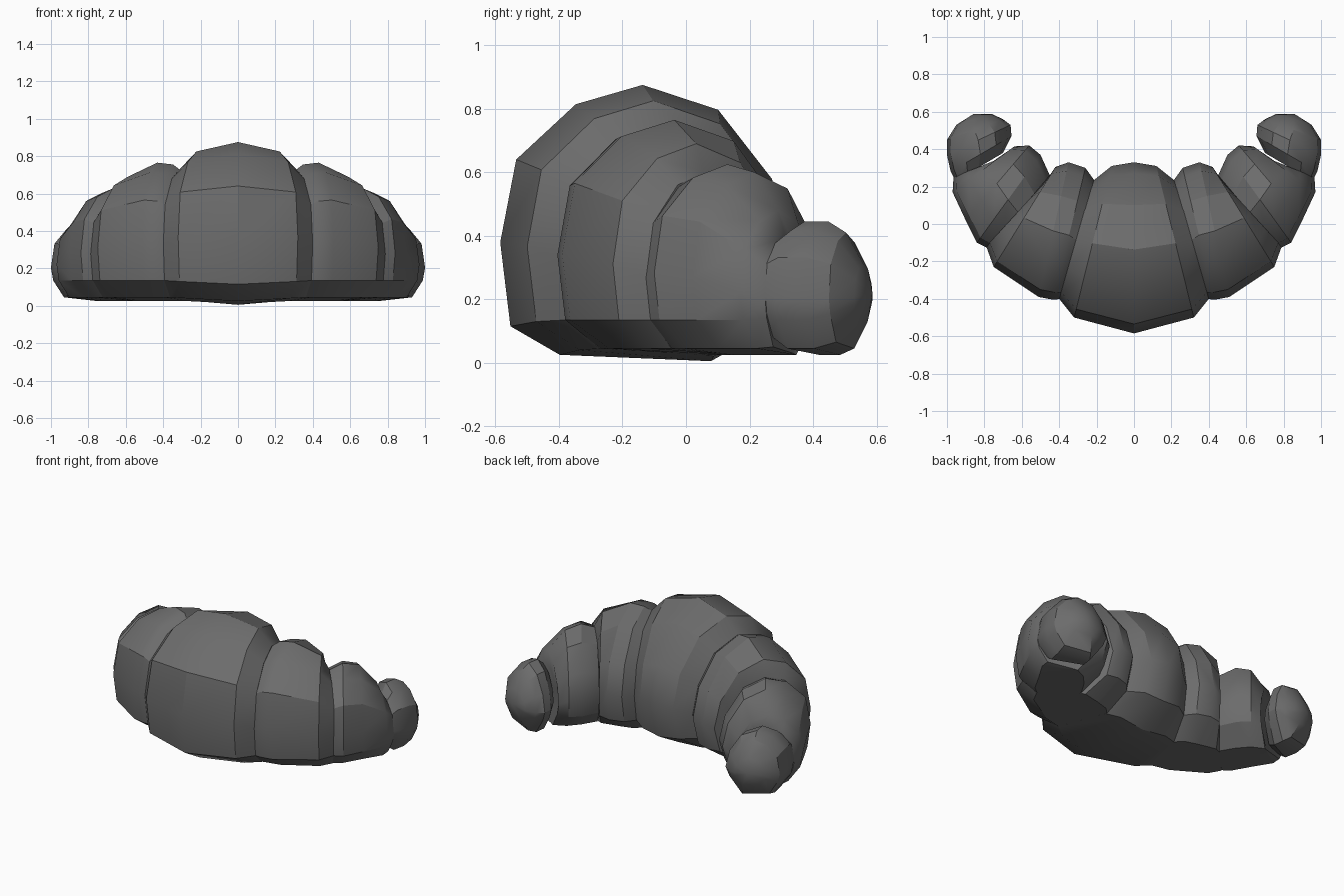
import bpy
import bmesh
import math
from mathutils import Vector

cube = bpy.data.objects.get("Cube")
if cube:
    bpy.data.objects.remove(cube, do_unlink=True)

grey = bpy.data.materials.new("dark_grey")
grey.use_nodes = True
COLOUR = (0.15, 0.15, 0.15, 1)
grey.diffuse_color = COLOUR
grey.node_tree.nodes["Principled BSDF"].inputs["Base Color"].default_value = COLOUR

# Cross-section: (position from outer -1 to inner +1, height 0 to 1)
ARCH = [(-1, .43), (-.89, .73), (-.48, .93), (-.02, 1), (.5, .91), (.87, .66), (1, .4)]


def ring(bm, spec, side):
    """One flat-bottomed cross-section between an inner and an outer plan point."""
    inner, outer, bottom, top = spec
    a, b = Vector(outer), Vector(inner)
    height = top - bottom
    shoulder = min(.3, .11 / height)
    foot = min(.02, .1 * height)
    section = [(-.93, shoulder)] + ARCH + [(.88, shoulder), (.45, 0), (-.59, foot / height)]
    verts = []
    for u, w in section:
        p = a.lerp(b, (u + 1) / 2)
        verts.append(bm.verts.new((p.x * side, p.y, bottom + w * height)))
    return verts


def loft(name, specs, side=1, pole=None, mirror=False):
    """Skin the rings of one roll; a pole closes the tip."""
    bm = bmesh.new()
    rings = [ring(bm, s, side) for s in specs]
    if mirror:
        rings = [ring(bm, s, -side) for s in reversed(specs[1:])] + rings
    for r0, r1 in zip(rings, rings[1:]):
        for i in range(len(r0)):
            j = (i + 1) % len(r0)
            bm.faces.new((r0[i], r0[j], r1[j], r1[i]))
    bm.faces.new(rings[0])
    if pole:
        tip = bm.verts.new((pole[0] * side, pole[1], pole[2]))
        last = rings[-1]
        for i, v in enumerate(last):
            bm.faces.new((v, last[(i + 1) % len(last)], tip))
    else:
        bm.faces.new(rings[-1])
    bmesh.ops.recalc_face_normals(bm, faces=bm.faces)
    mesh = bpy.data.meshes.new(name)
    bm.to_mesh(mesh)
    bm.free()
    mesh.materials.append(grey)
    obj = bpy.data.objects.new(name, mesh)
    bpy.context.collection.objects.link(obj)
    bpy.ops.object.select_all(action='DESELECT')
    obj.select_set(True)
    bpy.context.view_layer.objects.active = obj
    bpy.ops.object.shade_smooth_by_angle(angle=math.radians(30))


# Rings: inner plan point, outer plan point, bottom, top
MIDDLE = [((0, .33), (0, -.585), .005, .875),
          ((.12, .31), (.32, -.5), .02, .825),
          ((.22, .23), (.40, -.4), .025, .73)]
SHOULDER = [((.21, .23), (.39, -.4), .025, .72),
            ((.26, .3), (.43, -.405), .025, .755),
            ((.35, .33), (.51, -.39), .025, .765),
            ((.42, .305), (.75, -.23), .025, .69),
            ((.46, .24), (.79, -.12), .025, .6)]
ARM = [((.45, .26), (.78, -.13), .025, .59),
       ((.5, .37), (.84, -.1), .025, .625),
       ((.56, .42), (.9, .02), .025, .6),
       ((.64, .415), (.97, .17), .025, .48),
       ((.67, .37), (.965, .25), .03, .41)]
TIP = [((.7, .38), (.955, .23), .07, .39),
       ((.655, .47), (.98, .28), .025, .445),
       ((.66, .53), (1, .37), .025, .445),
       ((.70, .56), (1, .45), .045, .41),
       ((.76, .588), (.95, .53), .13, .31)]

loft("middle_roll", MIDDLE, mirror=True)
for label, side in (("left", 1), ("right", -1)):
    loft(label + "_shoulder_roll", SHOULDER, side)
    loft(label + "_arm_roll", ARM, side)
    loft(label + "_tip_roll", TIP, side, pole=(.86, .587, .22))
